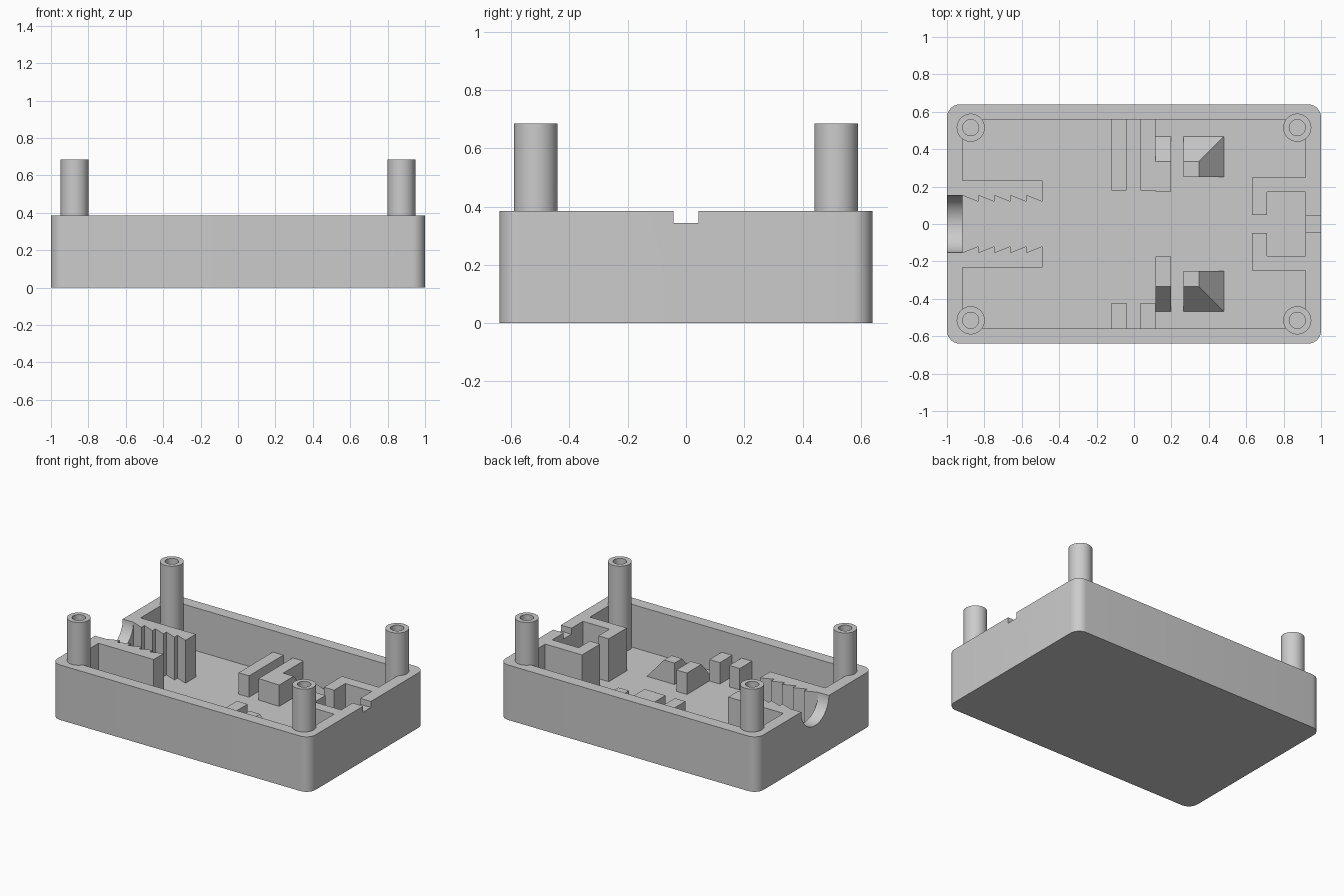
import bpy
import bmesh
from math import cos, sin, pi, radians

cube = bpy.data.objects.get("Cube")
if cube:
    bpy.data.objects.remove(cube, do_unlink=True)

# Main sizes
FLOOR, RIM, POST_TOP, BLOCK_TOP = 0.085, 0.385, 0.685, 0.235
HALF_X, HALF_Y, WALL = 1.0, 0.64, 0.0825
IN_X, IN_Y = HALF_X - WALL, HALF_Y - WALL
ARC_R = 0.1525

grey = bpy.data.materials.new("plain grey plastic")
grey.use_nodes = True
colour = (0.6, 0.6, 0.6, 1)
grey.diffuse_color = colour
grey.node_tree.nodes["Principled BSDF"].inputs["Base Color"].default_value = colour


def loft(name, base, z0, z1, top=None):
    """Solid between a base outline and an optional different top outline."""
    bm = bmesh.new()
    low = [bm.verts.new((x, y, z0)) for x, y in base]
    high = [bm.verts.new((x, y, z1)) for x, y in (top or base)]
    bm.faces.new(low)
    bm.faces.new(high)
    for i in range(len(low)):
        j = (i + 1) % len(low)
        bm.faces.new((low[i], low[j], high[j], high[i]))
    bmesh.ops.recalc_face_normals(bm, faces=bm.faces)
    mesh = bpy.data.meshes.new(name)
    bm.to_mesh(mesh)
    bm.free()
    mesh.materials.append(grey)
    obj = bpy.data.objects.new(name, mesh)
    bpy.context.collection.objects.link(obj)
    return obj


def rect(x0, x1, y0, y1):
    return [(x0, y0), (x1, y0), (x1, y1), (x0, y1)]


def circle(cx, cy, r, n=48):
    return [(cx + r * cos(2 * pi * i / n), cy + r * sin(2 * pi * i / n)) for i in range(n)]


def rounded_rect(hx, hy, r, steps=10):
    pts = []
    for q, (sx, sy) in enumerate([(1, 1), (-1, 1), (-1, -1), (1, -1)]):
        for i in range(steps + 1):
            a = pi / 2 * (q + i / steps)
            pts.append((sx * (hx - r) + r * cos(a), sy * (hy - r) + r * sin(a)))
    return pts


def combine(target, tool, operation):
    mod = target.modifiers.new("combine", 'BOOLEAN')
    mod.operation, mod.solver, mod.object = operation, 'EXACT', tool
    tool.hide_render = True
    select(target)
    bpy.ops.object.modifier_apply(modifier=mod.name)
    bpy.data.objects.remove(tool, do_unlink=True)


def select(obj):
    bpy.ops.object.select_all(action='DESELECT')
    obj.select_set(True)
    bpy.context.view_layer.objects.active = obj


def mirrored(pts, s):
    return [(x, s * y) for x, y in pts]


# Open tray with rounded corners
case = loft("case", rounded_rect(HALF_X, HALF_Y, 0.07), 0, RIM)
combine(case, loft("cavity", rect(-IN_X, IN_X, -IN_Y, IN_Y), FLOOR, 1), 'DIFFERENCE')

# Hollow corner posts
corners = [(sx * 0.873, sy * 0.515) for sx in (-1, 1) for sy in (-1, 1)]
for cx, cy in corners:
    combine(case, loft("post", circle(cx, cy, 0.075), FLOOR - 0.03, POST_TOP), 'UNION')
for cx, cy in corners:
    combine(case, loft("post_hole", circle(cx, cy, 0.043), FLOOR, 1), 'DIFFERENCE')

# Round cable opening in one end wall, small square slot in the other
opening = loft("cable_opening", circle(0, 0, ARC_R, 64), -0.1, 0.1)
opening.rotation_euler = (0, pi / 2, 0)
opening.location = (-HALF_X + 0.01, 0, RIM)
combine(case, opening, 'DIFFERENCE')
combine(case, loft("wire_slot", rect(0.86, 1.1, -0.0425, 0.0425), 0.343, 1), 'DIFFERENCE')
select(case)
bpy.ops.object.shade_smooth_by_angle(angle=radians(30))

# Sawtooth outline for the cable grips
END_X, TEETH = -0.49, 5
pitch = (END_X + IN_X) / TEETH
saw = []
for i in range(TEETH):
    x = -IN_X + i * pitch
    saw += [(x, ARC_R), (x + pitch, 0.119)]
grip = saw + [(END_X, 0.2325), (-IN_X, 0.2325)]

# L-shaped bracket outline
bracket = [(IN_X, 0.2475), (0.632, 0.2475), (0.632, 0.0475),
           (0.712, 0.0475), (0.712, 0.17), (IN_X, 0.17)]

# Interior parts on both sides
for s, side in ((1, "back"), (-1, "front")):
    loft(side + "_cable_grip", mirrored(grip, s), FLOOR, RIM)
    loft(side + "_bracket", mirrored(bracket, s), FLOOR, RIM)
    loft(side + "_ramp", mirrored(rect(0.115, 0.197, 0.175, 0.4675), s), FLOOR, BLOCK_TOP,
         mirrored(rect(0.115, 0.197, 0.175, 0.335), s))
    loft(side + "_hip_block", mirrored(rect(0.265, 0.48, 0.2525, 0.4675), s), FLOOR, BLOCK_TOP,
         mirrored(rect(0.265, 0.347, 0.2525, 0.335), s))
    # Upright ribs against the long wall, longer at the back
    start = 0.178 if s > 0 else 0.423
    for label, x in (("outer", -0.12), ("inner", 0.034)):
        loft(f"{side}_{label}_rib", mirrored(rect(x, x + 0.081, start, IN_Y), s), FLOOR, BLOCK_TOP)
